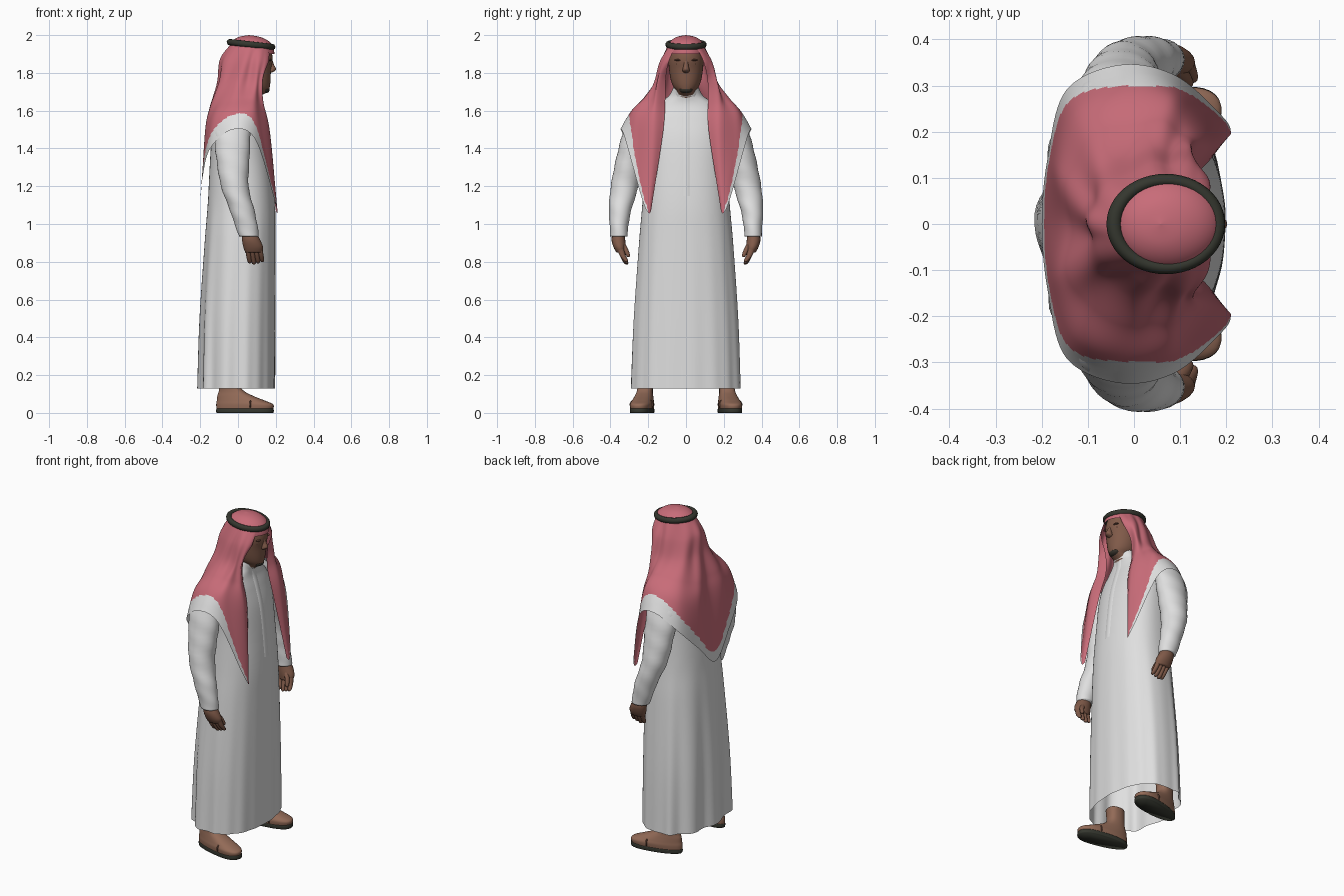
import bpy, math

def material(name, rgb):
    m = bpy.data.materials.new(name)
    m.diffuse_color = (*rgb, 1)
    return m

WHITE = material("white_cloth", (0.74, 0.74, 0.74))
RED = material("red_cloth", (0.58, 0.15, 0.19))
SKIN = material("brown_skin", (0.215, 0.102, 0.066))
FOOT = material("foot_skin", (0.29, 0.145, 0.095))
DARK = material("dark_cord", (0.035, 0.038, 0.028))
HAIR = material("dark_hair", (0.035, 0.03, 0.022))
SHADE = material("deep_skin", (0.12, 0.057, 0.038))

def spline(pts, t):
    """Smooth curve through a list of equal-length tuples, t in 0..1."""
    n = len(pts) - 1
    f = min(max(t, 0), 1) * n
    i = min(int(f), n - 1)
    f -= i
    a, b, c, d = pts[max(i - 1, 0)], pts[i], pts[i + 1], pts[min(i + 2, n)]
    return [q + 0.5 * f * (r - p + f * (2 * p - 5 * q + 4 * r - s + f * (3 * (q - r) + s - p)))
            for p, q, r, s in zip(a, b, c, d)]

def make(name, verts, faces, mats):
    me = bpy.data.meshes.new(name)
    me.from_pydata(verts, [], faces)
    for m in mats:
        me.materials.append(m)
    me.shade_smooth()
    ob = bpy.data.objects.new(name, me)
    bpy.context.collection.objects.link(ob)
    return ob

def oval(a, rx, ry, p):
    c, s = math.cos(a), math.sin(a)
    return (math.copysign(abs(c) ** (2 / p), c) * rx, math.copysign(abs(s) ** (2 / p), s) * ry)

def loft(name, rings, mat, nu=32, nv=24, p=2.0, cap=True, turn=0, taper=0, fold=None):
    """Stack of ovals (z, cx, cy, rx, ry), smoothed between the given rings."""
    verts, faces = [], []
    for j in range(nv + 1):
        z, cx, cy, rx, ry = spline(rings, j / nv)
        for i in range(nu):
            a = 2 * math.pi * i / nu
            x, y = oval(a, max(rx, 0.0005), max(ry, 0.0005), p)
            y *= 1 + taper * math.cos(a)
            if fold:
                k = 1 + fold(a, z)
                x, y = x * k, y * k
            x += cx
            ct, st = math.cos(turn), math.sin(turn)
            verts.append((x * ct - y * st, cy + x * st + y * ct, z))
    for j in range(nv):
        for i in range(nu):
            k = (i + 1) % nu
            faces.append((j * nu + i, j * nu + k, (j + 1) * nu + k, (j + 1) * nu + i))
    if cap:
        faces.append(tuple(reversed(range(nu))))
        faces.append(tuple(range(nv * nu, (nv + 1) * nu)))
    return make(name, verts, faces, [mat])

def blob(name, loc, size, mat):
    bpy.ops.mesh.primitive_uv_sphere_add(segments=20, ring_count=12, location=loc)
    ob = bpy.context.object
    ob.name, ob.scale = name, size
    ob.data.materials.append(mat)
    ob.data.shade_smooth()
    return ob

def torus(name, loc, rot, scale, major, minor, mat):
    bpy.ops.mesh.primitive_torus_add(location=loc, rotation=rot, major_radius=major,
                                     minor_radius=minor, major_segments=48, minor_segments=12)
    ob = bpy.context.object
    ob.name, ob.scale = name, scale
    ob.data.materials.append(mat)
    ob.data.shade_smooth()

# robe body with soft folds growing towards the hem
ROBE = [(.13, -.005, 0, .2, .292), (.5, 0, 0, .197, .278), (.9, .012, 0, .186, .25),
        (1.1, .018, 0, .178, .232), (1.3, .015, 0, .165, .22), (1.45, .01, 0, .15, .22),
        (1.56, .005, 0, .127, .21), (1.63, .012, 0, .1, .16), (1.675, .035, 0, .078, .095),
        (1.715, .055, 0, .07, .07)]

def robe_fold(a, z):
    w = max(0, 1.15 - z) / 1.02
    back = max(0.3 - 0.7 * math.cos(a), 0.1)
    return w * (0.055 * back * math.cos(10 * (a - math.pi)) + 0.008 * math.sin(17 * a))

loft("robe", ROBE, WHITE, nu=128, nv=72, p=2.3, cap=False, fold=robe_fold)
loft("collar", [(1.675, .05, 0, .072, .075), (1.7, .056, 0, .073, .073), (1.722, .06, 0, .071, .069)],
     WHITE, nv=6, cap=False)

# raised front placket following the chest
pv, pf = [], []
for j in range(25):
    z, cx, _, rx, _ = spline(ROBE, 0.36 + 0.60 * j / 24)
    pv += [(cx + rx - .003, -.022, z), (cx + rx + .002, -.016, z),
           (cx + rx + .002, .016, z), (cx + rx - .003, .022, z)]
for j in range(24):
    pf += [(4 * j + k, 4 * j + k + 1, 4 * j + k + 5, 4 * j + k + 4) for k in range(3)]
make("placket", pv, pf, [WHITE])

# head and face
loft("head", [(1.6, .05, 0, .05, .055), (1.67, .06, 0, .055, .056), (1.7, .088, 0, .07, .048),
              (1.725, .085, 0, .083, .066), (1.76, .08, 0, .092, .08), (1.82, .08, 0, .095, .09),
              (1.87, .078, 0, .106, .092), (1.93, .07, 0, .1, .085), (1.96, .07, 0, .06, .05)],
     SKIN, nu=36)
loft("nose", [(1.868, .174, 0, .008, .012), (1.84, .176, 0, .016, .013), (1.82, .18, 0, .022, .018),
              (1.808, .176, 0, .016, .018), (1.8, .168, 0, .006, .01)][::-1], SKIN, nu=16, nv=12)
blob("lips", (.162, 0, 1.77), (.01, .024, .006), SHADE)
blob("chin_beard", (.143, 0, 1.71), (.024, .036, .018), HAIR)
for s in (-1, 1):
    blob("eye", (.161, s * .036, 1.848), (.008, .017, .006), SHADE)
    blob("eyebrow", (.168, s * .038, 1.868), (.011, .024, .005), SHADE)

# crown of the scarf and the cord ring
loft("scarf_crown", [(1.9, .072, 0, .121, .1), (1.92, .07, 0, .12, .101), (1.95, .068, 0, .112, .095),
                     (1.975, .064, 0, .088, .075), (1.992, .06, 0, .05, .044), (2.0, .058, 0, 0, 0)],
     RED, nu=40, nv=24, cap=False)
torus("cord_ring", (.069, 0, 1.95), (0, math.radians(6.5), 0), (1, .84, 1), .113, .0165, DARK)

# draped scarf: columns run from the cord to the hem, front edge round to the back
# each entry: start angle on the cord, border start, then five points
COLS = [
    (33, 1.1, [(.16, .09, 1.86), (.118, .11, 1.76), (.115, .115, 1.64), (.15, .123, 1.48), (.2, .185, 1.07)]),
    (48, 1.0, [(.145, .125, 1.86), (.128, .152, 1.76), (.13, .16, 1.65), (.168, .175, 1.48), (.21, .2, 1.06)]),
    (65, .955, [(.105, .135, 1.86), (.1, .163, 1.75), (.105, .2, 1.66), (.125, .25, 1.53), (.19, .235, 1.14)]),
    (82, .85, [(.07, .13, 1.86), (.06, .162, 1.75), (.06, .22, 1.67), (.07, .285, 1.59), (.09, .322, 1.45)]),
    (102, .84, [(.02, .125, 1.86), (0, .158, 1.75), (-.01, .218, 1.67), (-.02, .285, 1.6), (-.03, .345, 1.5)]),
    (135, .89, [(-.045, .09, 1.86), (-.07, .12, 1.75), (-.1, .18, 1.65), (-.128, .245, 1.56), (-.147, .29, 1.4)]),
    (160, .935, [(-.083, .045, 1.87), (-.1, .06, 1.75), (-.143, .1, 1.62), (-.17, .13, 1.5), (-.187, .145, 1.25)]),
    (180, .96, [(-.092, 0, 1.87), (-.104, 0, 1.75), (-.138, 0, 1.62), (-.166, 0, 1.48), (-.2, 0, 1.12)])]
cols, edge = [], []
for ang, border, pts in COLS:
    a = math.radians(ang)
    cols.append([(.068 + .112 * math.cos(a), .096 * math.sin(a), 1.945)] + pts)
    edge.append((border,))
cols += [[(x, -y, z) for x, y, z in c] for c in cols[-2::-1]]
edge += edge[-2::-1]

NU, NV = 140, 90
verts, faces, white = [], [], []
for i in range(NU + 1):
    u = i / NU
    for j in range(NV + 1):
        v = j / NV
        x, y, z = spline([tuple(spline(c, v)) for c in cols], u)
        w = 0.007 * math.sin(math.pi * min(v * 1.1, 1)) * math.sin(52 * u + 5 * v)
        r = math.hypot(x, y) or 1
        verts.append((x + w * x / r, y + w * y / r, z))
for i in range(NU):
    for j in range(NV):
        a, b = i * (NV + 1) + j, (i + 1) * (NV + 1) + j
        faces.append((a, a + 1, b + 1, b))
        white.append((j + .5) / NV > spline(edge, (i + .5) / NU)[0])
scarf = make("draped_scarf", verts, faces, [RED, WHITE])
for poly, is_white in zip(scarf.data.polygons, white):
    poly.material_index = int(is_white)

# arms, hands, feet and sandals on both sides
for s in (-1, 1):
    loft("sleeve", [(1.62, -.02, s * .165, .055, .05), (1.57, -.02, s * .22, .083, .065),
                    (1.48, -.03, s * .27, .095, .064), (1.35, -.027, s * .298, .088, .071),
                    (1.2, -.017, s * .325, .073, .073), (1.08, .02, s * .348, .065, .06),
                    (1.0, .042, s * .354, .06, .05), (.935, .058, s * .355, .052, .046)][::-1],
         WHITE, nv=40, fold=lambda a, z: .02 * math.sin(60 * z + 2 * a))
    loft("palm", [(.85, .083, s * .345, .045, .024), (.88, .08, s * .352, .052, .033),
                  (.92, .068, s * .358, .047, .036), (.97, .055, s * .357, .033, .028)], SKIN, nu=20, nv=12)
    for i in range(4):
        fx = .05 + .022 * i
        low = .786 + .006 * abs(i - 1)
        loft("finger", [(low, fx + .012, s * .314, .004, .005), (low + .008, fx + .012, s * .318, .011, .012),
                        (.835, fx + .006, s * .336, .013, .016), (.875, fx, s * .35, .013, .018)],
             SKIN, nu=12, nv=10)
    loft("thumb", [(.825, .12, s * .305, .004, .005), (.835, .118, s * .307, .011, .011),
                   (.87, .108, s * .322, .013, .014), (.91, .085, s * .345, .015, .016)], SKIN, nu=12, nv=10)
    turn = s * math.radians(10)
    y0 = s * .222
    loft("foot", [(.018, .036, y0, .152, .055), (.045, .036, y0, .153, .057), (.065, .015, y0, .129, .052),
                  (.09, -.015, y0, .096, .045), (.115, -.035, y0, .068, .04), (.15, -.047, y0, .052, .04),
                  (.22, -.045, y0, .052, .045)],
         FOOT, nu=36, nv=42, p=2.3, turn=turn, taper=.18)
    loft("sandal_sole", [(0, .037, y0, .153, .056), (.012, .037, y0, .155, .057), (.023, .037, y0, .153, .056)],
         DARK, nu=36, nv=4, p=2.4, turn=turn, taper=.18)
    torus("sandal_strap", (.075, y0 + s * .013, .044), (0, math.radians(90), turn),
          (1, 1.65, 1), .034, .005, SHADE)
